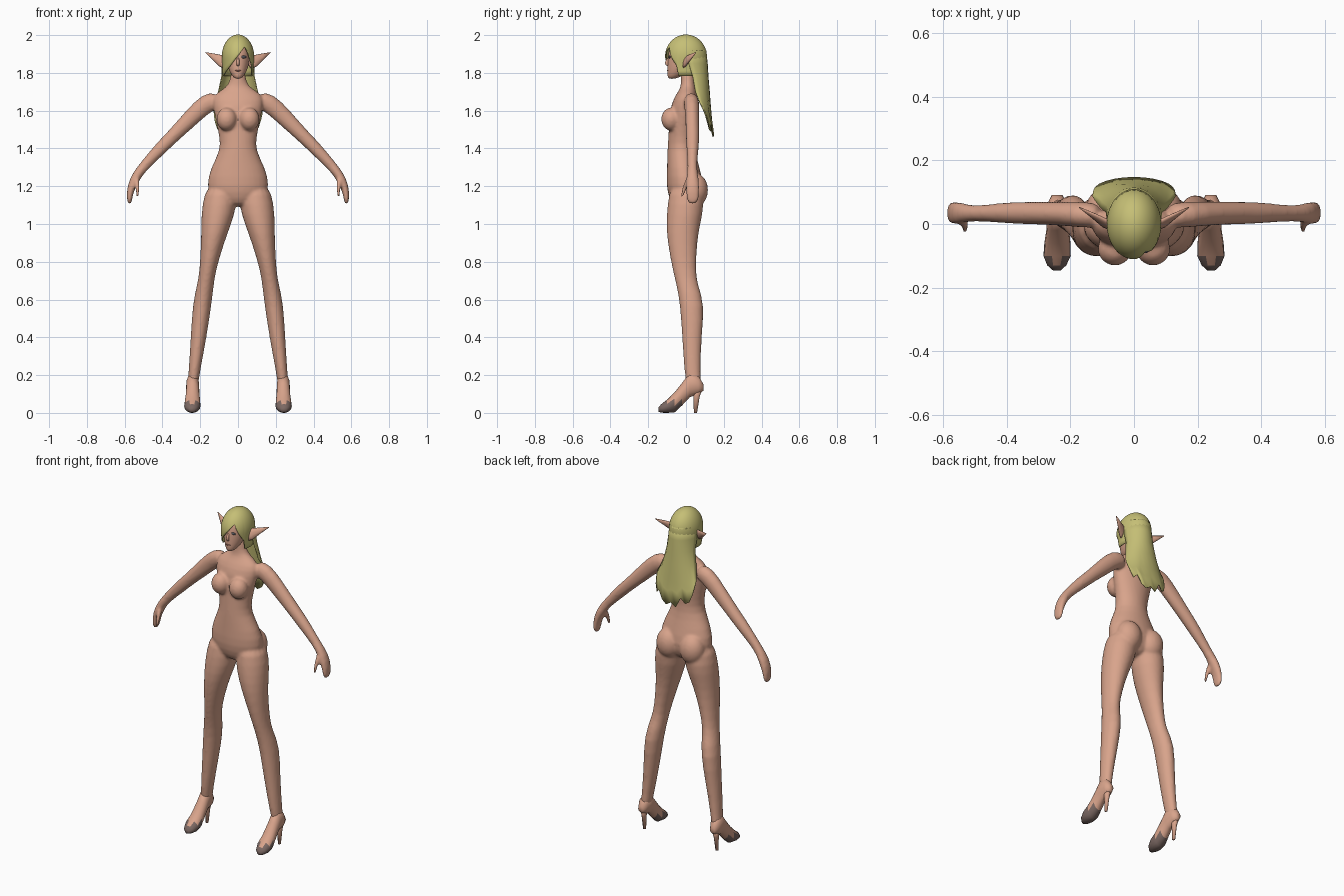
import bpy, bmesh, math
from mathutils import Vector, Matrix

if "Cube" in bpy.data.objects:
    bpy.data.objects.remove(bpy.data.objects["Cube"])


def material(name, rgb):
    m = bpy.data.materials.new(name)
    m.use_nodes = True
    m.diffuse_color = (*rgb, 1)
    bsdf = m.node_tree.nodes["Principled BSDF"]
    bsdf.inputs["Base Color"].default_value = (*rgb, 1)
    bsdf.inputs["Roughness"].default_value = 0.8
    return m


SKIN = material("skin", (0.69, 0.37, 0.26))
HAIR = material("blond hair", (0.56, 0.52, 0.18))
SHOE = material("grey shoe", (0.20, 0.14, 0.125))
EYE = material("dark eye", (0.12, 0.12, 0.14))
LIPS = material("lips", (0.42, 0.17, 0.13))
X, Y, Z = Vector((1, 0, 0)), Vector((0, 1, 0)), Vector((0, 0, 1))


def loft(bm, rings, u, v=None, side=1, n=16):
    """Closed skin through rings (x, y, z, half size along u, half size along v)."""
    pts = [Vector(r[:3]) for r in rings]
    loops = []
    for i, r in enumerate(rings):
        t = (pts[min(i + 1, len(pts) - 1)] - pts[max(i - 1, 0)]).normalized()
        w = v if v else t.cross(u).normalized()
        a = u if v else w.cross(t).normalized()
        loop = []
        for k in range(n):
            ang = math.tau * k / n
            p = pts[i] + a * r[3] * math.cos(ang) + w * r[4] * math.sin(ang)
            loop.append(bm.verts.new((p.x * side, p.y, p.z)))
        loops.append(loop)
    for a, b in zip(loops, loops[1:]):
        for k in range(n):
            j = (k + 1) % n
            bm.faces.new((a[k], a[j], b[j], b[k]))
    bm.faces.new(loops[0])
    bm.faces.new(loops[-1])


def ball(bm, centre, size):
    m = Matrix.Translation(centre) @ Matrix.Diagonal((*size, 1))
    bmesh.ops.create_uvsphere(bm, u_segments=20, v_segments=12, radius=1, matrix=m)


def finish(name, bm, *mats, subsurf=0, mirror=False, closed=True):
    if closed:
        bmesh.ops.recalc_face_normals(bm, faces=bm.faces)
    for f in bm.faces:
        f.smooth = True
    me = bpy.data.meshes.new(name)
    bm.to_mesh(me)
    bm.free()
    for m in mats:
        me.materials.append(m)
    ob = bpy.data.objects.new(name, me)
    bpy.context.collection.objects.link(ob)
    if mirror:
        ob.modifiers.new("mirror", "MIRROR").use_mirror_merge = False
    if subsurf:
        s = ob.modifiers.new("subsurf", "SUBSURF")
        s.levels = s.render_levels = subsurf
    return ob


# Body: torso, bust, hips, legs, arms and hands fused into one skin
TORSO = [(1.09, .06, -.06, .04), (1.13, .14, -.09, .08), (1.20, .174, -.107, .10),
         (1.30, .147, -.102, .072), (1.39, .095, -.100, .05), (1.46, .100, -.095, .05),
         (1.55, .120, -.090, .058), (1.63, .138, -.082, .064), (1.685, .135, -.055, .06),
         (1.715, .075, -.032, .052), (1.75, .042, -.026, .045), (1.83, .038, -.03, .04)]
LEG = [(.085, 0, 1.22, .08, .085), (.098, 0, 1.10, .095, .10), (.115, -.015, 1.0, .081, .092),
       (.135, -.02, .90, .062, .079), (.161, -.009, .75, .043, .062), (.172, .005, .68, .045, .057),
       (.19, .034, .58, .051, .067), (.208, .031, .40, .043, .052), (.234, .033, .20, .029, .042),
       (.24, .045, .13, .03, .04)]
ARM = [(.10, .025, 1.655, .04, .05), (.165, .03, 1.645, .042, .052), (.24, .033, 1.57, .037, .047),
       (.36, .035, 1.45, .036, .035), (.41, .035, 1.40, .033, .036), (.51, .033, 1.295, .022, .025),
       (.55, .035, 1.235, .036, .027), (.575, .035, 1.165, .037, .018), (.574, .035, 1.10, .03, .011)]
THUMB = [(.54, .02, 1.25, .016, .016), (.53, -.005, 1.20, .013, .013), (.533, -.025, 1.135, .008, .008)]

bm = bmesh.new()
loft(bm, [(0, (f + b) / 2, z, w, (b - f) / 2) for z, w, f, b in TORSO], X, Y)
for s in (1, -1):
    loft(bm, LEG, X, Y, s)
    loft(bm, ARM, Y, None, s)
    loft(bm, THUMB, Y, None, s)
    ball(bm, (s * .06, -.078, 1.555), (.055, .054, .062))
    ball(bm, (s * .078, .048, 1.18), (.076, .07, .09))
body = finish("body", bm, SKIN, subsurf=1)
fuse = body.modifiers.new("fuse", "REMESH")
fuse.mode = "VOXEL"
fuse.voxel_size = 0.008
fuse.use_smooth_shade = True
blend = body.modifiers.new("blend", "SMOOTH")
blend.factor, blend.iterations = 0.5, 5

# Head with a small nose
bm = bmesh.new()
loft(bm, [(0, -.075, 1.768, .014, .018), (0, -.058, 1.785, .034, .042), (0, -.032, 1.825, .055, .068),
          (0, -.012, 1.88, .066, .086), (0, 0, 1.94, .066, .09), (0, 0, 1.98, .04, .05)], X, Y)
loft(bm, [(0, -.088, 1.885, .006, .008), (0, -.104, 1.852, .009, .013), (0, -.095, 1.835, .009, .007)], X, Y)
finish("head", bm, SKIN, subsurf=1)

# Long pointed ears
bm = bmesh.new()
loft(bm, [(.055, -.012, 1.85, .034, .012), (.085, 0, 1.863, .032, .012),
          (.125, .025, 1.885, .018, .008), (.172, .052, 1.908, .002, .002)], Vector((0, .35, 1)), n=10)
finish("ears", bm, SKIN, mirror=True)

# Eyes and mouth
bm = bmesh.new()
ball(bm, (.029, -.087, 1.884), (.016, .005, .007))
finish("eyes", bm, EYE, mirror=True)
bm = bmesh.new()
ball(bm, (0, -.096, 1.812), (.015, .005, .004))
finish("mouth", bm, LIPS)


# Hair cap: a dome whose lower edge sweeps diagonally across the brow
def fringe(x):
    return 1.94 - (1.25 * (.04 - x) if x < .04 else 3 * (x - .04))


def sheet(bm, rows, wrap):
    for a, b in zip(rows, rows[1:]):
        for k in range(len(a) - (not wrap)):
            j = (k + 1) % len(a)
            bm.faces.new((a[k], b[k], b[j], a[j]))


bm = bmesh.new()
rows = []
for i in range(17):
    t = .02 + .98 * i / 16
    row = []
    for k in range(64):
        a = math.tau * k / 64
        c, s = math.cos(a), math.sin(a)
        low = max(fringe(.083 * c), 1.79) if s < -.4 else 1.785
        z = 2 - (2 - low) * t * t
        r = math.sqrt(max(0, 1 - ((z - 1.885) / .115) ** 2)) if z > 1.885 else 1 - .6 * (1.885 - z)
        row.append(bm.verts.new((.083 * r * c, .108 * r * s, z)))
    rows.append(row)
sheet(bm, rows, True)
bm.faces.new(rows[0])
cap = finish("hair_cap", bm, HAIR)

# Back hair: a flaring curtain with ragged ends
FALL = [(1.92, 0, .079, .104), (1.85, .008, .083, .104), (1.78, .03, .086, .086),
        (1.70, .045, .103, .078), (1.60, .07, .122, .06), (1.54, .082, .13, .053), (1.46, .10, .128, .045)]
RAGGED = [.12, .09, .05, .07, .02, .0, .02, .0, .06, .03, .04, .08, .12]
bm = bmesh.new()
rows = []
for i, (z, cy, rx, ry) in enumerate(FALL):
    row = []
    for k, lift in enumerate(RAGGED):
        a = math.pi * (.02 + .96 * k / (len(RAGGED) - 1))
        up = lift * max(0, i - 3) / 3
        row.append(bm.verts.new((rx * math.cos(a), cy + ry * math.sin(a), z + up)))
    rows.append(row)
sheet(bm, rows, False)
curtain = finish("back_hair", bm, HAIR, closed=False)
for ob in (cap, curtain):
    thick = ob.modifiers.new("thickness", "SOLIDIFY")
    thick.thickness = 0.006
    thick.offset = 0

# Feet: raised arch, grey toe and sole
bm = bmesh.new()
loft(bm, [(.242, .092, .135, .016, .018), (.241, .065, .148, .031, .05), (.24, .02, .148, .034, .065),
          (.24, -.02, .10, .036, .06), (.241, -.06, .056, .041, .053), (.242, -.10, .035, .043, .035),
          (.243, -.13, .024, .03, .023), (.243, -.146, .018, .012, .012)], X, Z)
for v in bm.verts:
    v.co.z = max(v.co.z, 0)
for f in bm.faces:
    c = f.calc_center_median()
    f.material_index = int(c.y < -.02 and c.z < .055)
finish("feet", bm, SKIN, SHOE, mirror=True)

# Thin heels
bm = bmesh.new()
loft(bm, [(.242, .06, .13, .022, .028), (.243, .056, .085, .013, .017),
          (.244, .05, 0, .008, .009)], X, Y, n=10)
finish("heels", bm, SKIN, mirror=True)
